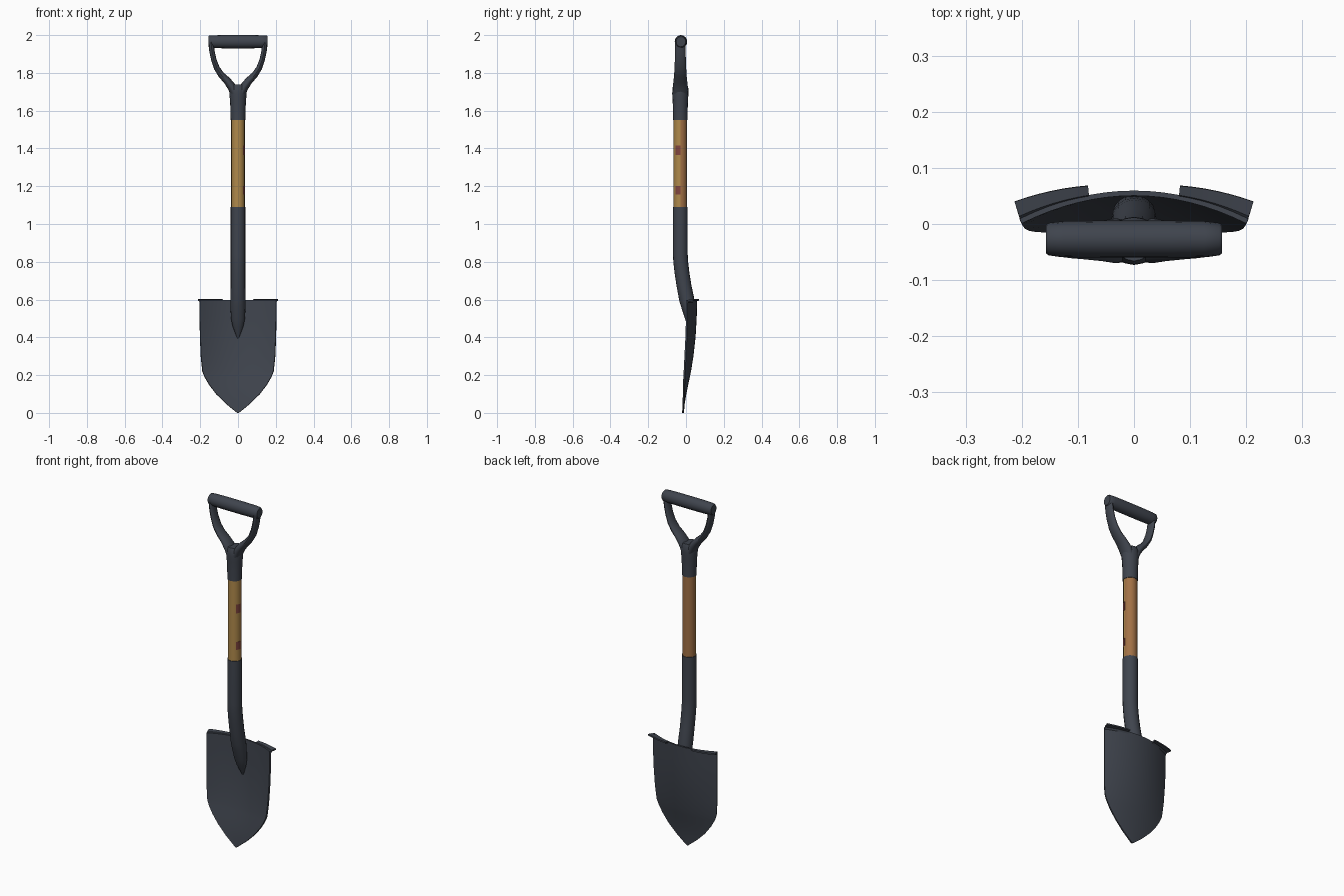
import bpy, bmesh, math
from mathutils import Vector

if "Cube" in bpy.data.objects:
    bpy.data.objects.remove(bpy.data.objects["Cube"])


def material(name, rgb):
    m = bpy.data.materials.new(name)
    m.diffuse_color = (*rgb, 1)
    m.use_nodes = True
    m.node_tree.nodes["Principled BSDF"].inputs["Base Color"].default_value = m.diffuse_color
    return m


STEEL = material("dark steel", (0.050, 0.058, 0.075))
WOOD = material("brown wood", (0.36, 0.165, 0.06))
TAN = material("tan wood", (0.43, 0.25, 0.07))
RED = material("dull red", (0.22, 0.06, 0.05))
CY = -0.03   # y of the shaft axis


def finish(name, bm, mats, thickness=0, angle=40):
    bmesh.ops.recalc_face_normals(bm, faces=bm.faces)
    me = bpy.data.meshes.new(name)
    bm.to_mesh(me)
    bm.free()
    ob = bpy.data.objects.new(name, me)
    bpy.context.collection.objects.link(ob)
    for m in mats:
        me.materials.append(m)
    bpy.ops.object.select_all(action='DESELECT')
    bpy.context.view_layer.objects.active = ob
    ob.select_set(True)
    if thickness:
        mod = ob.modifiers.new("thickness", 'SOLIDIFY')
        mod.thickness, mod.offset = thickness, 0
        bpy.ops.object.modifier_apply(modifier=mod.name)
    ob.data.shade_smooth()
    ob.data.set_sharp_from_angle(angle=math.radians(angle))
    return ob


def sweep(name, path, side, mats=(STEEL,), n=16):
    """Elliptical tube along path of (x, y, z, radius on side axis, other radius)."""
    bm = bmesh.new()
    pts = [Vector(p[:3]) for p in path]
    s = Vector(side)
    rings = []
    for i, p in enumerate(path):
        t = (pts[min(i + 1, len(pts) - 1)] - pts[max(i - 1, 0)]).normalized()
        o = t.cross(s).normalized()
        rings.append([bm.verts.new(pts[i] + s * p[3] * math.cos(2 * math.pi * k / n)
                                   + o * p[4] * math.sin(2 * math.pi * k / n)) for k in range(n)])
    for a, b in zip(rings, rings[1:]):
        for k in range(n):
            bm.faces.new((a[k], a[(k + 1) % n], b[(k + 1) % n], b[k]))
    bm.faces.new(rings[0])
    bm.faces.new(rings[-1])
    return finish(name, bm, mats)


def sheet(name, rows, thickness):
    """Thin plate through rows of points."""
    bm = bmesh.new()
    g = [[bm.verts.new(p) for p in r] for r in rows]
    for a, b in zip(g, g[1:]):
        for k in range(len(a) - 1):
            bm.faces.new((a[k], a[k + 1], b[k + 1], b[k]))
    return finish(name, bm, (STEEL,), thickness)


# Blade: height, half width, spine y, edge y
profile = [(0.597, 0.202, 0.055, 0.005), (0.50, 0.202, 0.052, 0.004), (0.40, 0.200, 0.046, 0.001),
           (0.30, 0.196, 0.035, -0.004), (0.22, 0.188, 0.022, -0.008), (0.19, 0.176, 0.016, -0.010),
           (0.15, 0.153, 0.007, -0.011), (0.10, 0.115, -0.003, -0.012), (0.05, 0.065, -0.011, -0.014),
           (0.018, 0.026, -0.014, -0.015), (0.0, 0.004, -0.016, -0.016)]
us = [k / 8 - 1 for k in range(17)]
sheet("blade", [[(w * u, sp + (ed - sp) * u * u, z) for u in us] for z, w, sp, ed in profile], 0.009)

# Foot steps: lips bent back from the blade's top edge
for sgn, label in ((-1, "left"), (1, "right")):
    rows = []
    for f, z in ((0, 0.585), (0.3, 0.596), (1, 0.598)):
        row = []
        for k in range(7):
            q = k / 6
            x = 0.08 + 0.122 * q
            y = 0.055 - 0.05 * (x / 0.202) ** 2
            row.append((sgn * (x + f * (0.002 + 0.009 * q)), y + f * (0.021 + 0.014 * q), z))
        rows.append(row)
    sheet(label + "_foot_step", rows, 0.008)

# Socket: straight tube that bends and dies into the blade
sweep("socket", [(0, CY, 1.09, 0.039, 0.039), (0, CY, 0.84, 0.039, 0.039), (0, -0.028, 0.80, 0.039, 0.039),
                 (0, -0.021, 0.74, 0.039, 0.039), (0, -0.010, 0.67, 0.039, 0.039),
                 (0, 0.004, 0.60, 0.040, 0.040), (0, 0.010, 0.57, 0.040, 0.037),
                 (0, 0.023, 0.50, 0.037, 0.028), (0, 0.030, 0.46, 0.029, 0.020),
                 (0, 0.046, 0.39, 0.003, 0.003)], (1, 0, 0))

# Wooden shaft: tan on the front, brown behind
shaft = sweep("wooden_shaft", [(0, CY, 1.08, 0.036, 0.036), (0, CY, 1.56, 0.036, 0.036)],
              (1, 0, 0), (WOOD, TAN))
for p in shaft.data.polygons:
    p.material_index = 1 if p.normal.y < 0 else 0

# Red patches on the right side of the shaft
for name, z0, z1 in (("lower_patch", 1.155, 1.20), ("upper_patch", 1.365, 1.415)):
    bm = bmesh.new()
    cols = []
    for k in range(4):
        a = math.radians(-45 + 15 * k)
        cols.append([bm.verts.new((0.0367 * math.cos(a), CY + 0.0367 * math.sin(a), z)) for z in (z0, z1)])
    for a, b in zip(cols, cols[1:]):
        bm.faces.new((a[0], b[0], b[1], a[1]))
    finish(name, bm, (RED,), 0.001)

# Upper collar flaring into the fork
sweep("collar", [(0, CY, 1.55, 0.039, 0.039), (0, CY, 1.61, 0.040, 0.039), (0, CY, 1.66, 0.043, 0.041),
                 (0, CY, 1.69, 0.046, 0.043), (0, CY, 1.72, 0.047, 0.042), (0, CY, 1.738, 0.034, 0.036)],
      (1, 0, 0))

# Fork arms up to the grip
for sgn, label in ((-1, "left"), (1, "right")):
    arm = [(0.018, 1.69, 0.038, 0.022), (0.032, 1.725, 0.040, 0.023), (0.058, 1.759, 0.036, 0.020),
           (0.088, 1.789, 0.033, 0.017), (0.112, 1.825, 0.031, 0.015), (0.128, 1.87, 0.029, 0.014),
           (0.138, 1.915, 0.028, 0.014), (0.143, 1.965, 0.027, 0.014)]
    sweep(label + "_arm", [(sgn * x, CY, z, a, b) for x, z, a, b in arm], (0, 1, 0))

# Cross grip
half = [(0.157, 0.025, 0.027), (0.152, 0.029, 0.032), (0.125, 0.032, 0.034), (0.06, 0.033, 0.035)]
sweep("grip", [(-x, -0.027, 1.965, a, b) for x, a, b in half]
      + [(x, -0.027, 1.965, a, b) for x, a, b in reversed(half)], (0, 1, 0))
